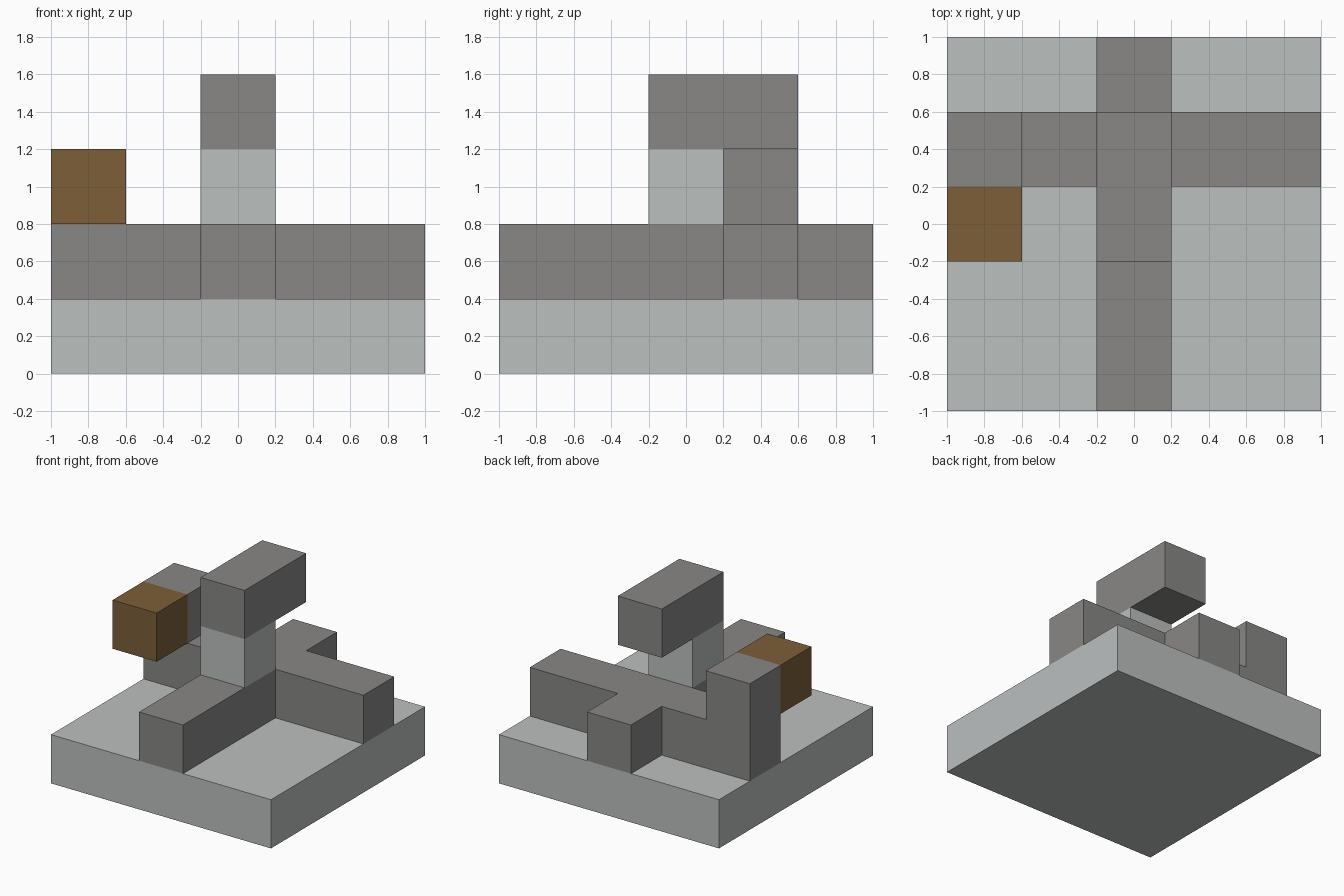
import bpy
import bmesh
from mathutils import Vector

cube = bpy.data.objects.get("Cube")
if cube:
    bpy.data.objects.remove(cube, do_unlink=True)

U = 0.4  # one block


def material(name, rgb):
    mat = bpy.data.materials.new(name)
    mat.use_nodes = True
    colour = (*rgb, 1.0)
    mat.diffuse_color = colour
    mat.node_tree.nodes["Principled BSDF"].inputs["Base Color"].default_value = colour
    return mat


pale_grey = material("pale grey", (0.50, 0.525, 0.52))
stone_grey = material("stone grey", (0.246, 0.243, 0.24))
brown = material("brown", (0.205, 0.114, 0.040))


def prism(name, outline, bottom, top, mat):
    """Extrude a flat outline upward; all sizes are in blocks."""
    bm = bmesh.new()
    face = bm.faces.new([bm.verts.new((x * U, y * U, bottom * U)) for x, y in outline])
    result = bmesh.ops.extrude_face_region(bm, geom=[face], use_keep_orig=True)
    verts = [g for g in result["geom"] if isinstance(g, bmesh.types.BMVert)]
    bmesh.ops.translate(bm, verts=verts, vec=Vector((0, 0, (top - bottom) * U)))
    bmesh.ops.recalc_face_normals(bm, faces=bm.faces)
    mesh = bpy.data.meshes.new(name)
    bm.to_mesh(mesh)
    bm.free()
    mesh.materials.append(mat)
    obj = bpy.data.objects.new(name, mesh)
    bpy.context.collection.objects.link(obj)
    return obj


def box(name, x0, x1, y0, y1, bottom, top, mat):
    return prism(name, [(x0, y0), (x1, y0), (x1, y1), (x0, y1)], bottom, top, mat)


# Square floor slab
E, H = 2.5, 0.5
box("base", -E, E, -E, E, 0, 1, pale_grey)

# Cross of beams lying on the floor, its side arms set toward the back
right_half = [(H, -E), (H, H), (E, H), (E, H + 1), (H, H + 1), (H, E)]
left_half = [(-x, y) for x, y in reversed(right_half)]
prism("floor_cross", right_half + left_half, 1, 2, stone_grey)

# Pillar with a beam overhanging to the back
box("pillar", -H, H, -H, H, 2, 3, pale_grey)
box("top_beam", -H, H, -H, H + 1, 3, 4, stone_grey)

# Raised block on the right arm, with a brown block hung on its front
box("arm_block", -E, -E + 1, H, H + 1, 2, 3, stone_grey)
box("brown_block", -E, -E + 1, -H, H, 2, 3, brown)
